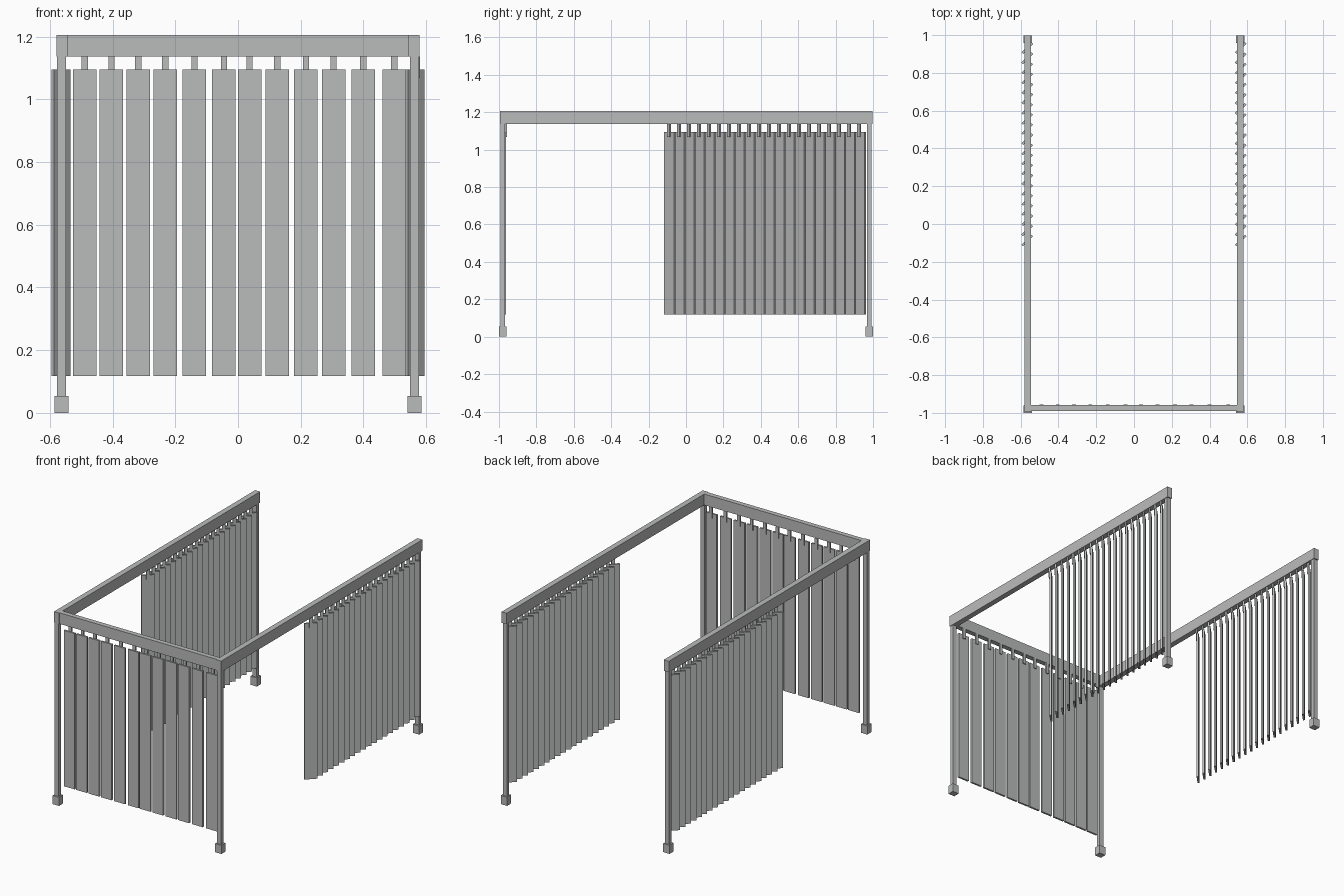
import bpy
import bmesh
from math import radians
from mathutils import Matrix, Vector

cube = bpy.data.objects.get("Cube")
if cube:
    bpy.data.objects.remove(cube, do_unlink=True)

grey = bpy.data.materials.new("plain grey")
grey.use_nodes = True
colour = (0.49, 0.5, 0.495, 1)
grey.diffuse_color = colour
grey.node_tree.nodes["Principled BSDF"].inputs["Base Color"].default_value = colour


def add_box(bm, low, high):
    """Add a box spanning two opposite corners."""
    low, high = Vector(low), Vector(high)
    place = Matrix.Translation((low + high) / 2) @ Matrix.Diagonal((*(high - low), 1))
    bmesh.ops.create_cube(bm, size=1, matrix=place)


def make_object(name, boxes, location=(0, 0, 0), turn=0):
    bm = bmesh.new()
    for low, high in boxes:
        add_box(bm, low, high)
    mesh = bpy.data.meshes.new(name)
    bm.to_mesh(mesh)
    bm.free()
    mesh.materials.append(grey)
    obj = bpy.data.objects.new(name, mesh)
    obj.location = location
    obj.rotation_euler.z = radians(turn)
    bpy.context.collection.objects.link(obj)
    return obj


RAIL_LOW, RAIL_TOP = 1.137, 1.206
SLAT_LOW, SLAT_TOP = 0.118, 1.095
HALF, THICK = 0.0375, 0.006


def hanging_slat(name, x, y, turn):
    """A flat vertical slat with its hanger clip on the local +y face."""
    make_object(name + "_slat", [((-HALF, -THICK, SLAT_LOW), (HALF, THICK, SLAT_TOP))],
                (x, y, 0), turn)
    make_object(name + "_clip", [((-0.01, 0.002, 1.068), (0.01, 0.012, RAIL_LOW))],
                (x, y, 0), turn)


# Top rails: one across the front, one along each side
make_object("front_rail", [((-0.58, -0.99, RAIL_LOW), (0.58, -0.959, RAIL_TOP))])
for side, name in ((1, "left"), (-1, "right")):
    xs = sorted((side * 0.545, side * 0.58))
    make_object(name + "_rail", [((xs[0], -0.995, RAIL_LOW), (xs[1], 0.998, RAIL_TOP))])

    # Corner posts with block feet
    for y, end in ((-0.98, "front"), (0.979, "back")):
        place = (side * 0.563, y, 0)
        make_object(f"{end}_{name}_post", [((-0.014, -0.012, 0.05), (0.014, 0.012, RAIL_LOW))], place)
        make_object(f"{end}_{name}_foot", [((-0.022, -0.02, 0), (0.022, 0.02, 0.054))], place)

    # Side curtain of slats turned half open
    count = 20
    for i in range(count):
        y = -0.087 + i * 1.018 / (count - 1)
        hanging_slat(f"{name}_curtain_{i + 1}", side * 0.565, y, -135)

# Front curtain of closed slats
front_x = (-0.489, -0.404, -0.318, -0.232, -0.139, -0.045,
           0.037, 0.125, 0.217, 0.305, 0.4, 0.499)
for i, x in enumerate(front_x):
    hanging_slat(f"front_curtain_{i + 1}", x, -0.968, 0)
